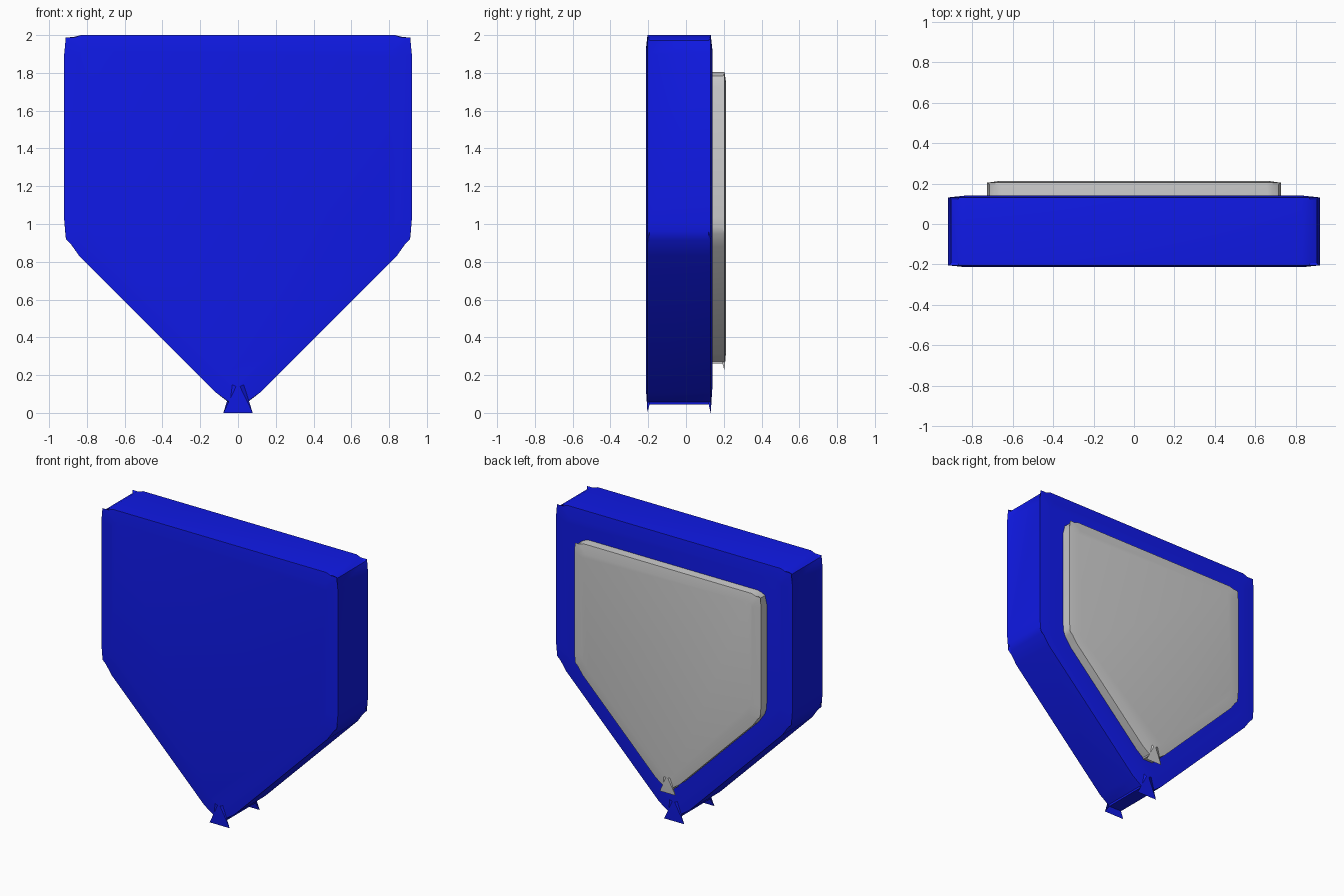
import bpy, bmesh, math

if "Cube" in bpy.data.objects:
    bpy.data.objects.remove(bpy.data.objects["Cube"])

# Right half of each outline (x, z), running from the bottom tip to the top edge
WALL = [(.05, .045), (.052, .058), (.12, .11), (.84, .83), (.9, .915), (.915, .96),
        (.92, 1.02), (.92, 1.9), (.903, 1.972), (.87, 1.99), (.83, 2.0)]
RIM = [(.078, 0), (.042, .055), (.12, .11), (.84, .83), (.885, .895), (.911, .92),
       (.92, 1.02), (.92, 1.9), (.912, 1.987), (.865, 1.987), (.83, 2.0)]
FACE = [(.01, .14), (.03, .15), (.08, .19), (.76, .87), (.8, .92), (.825, .96),
        (.835, 1.02), (.835, 1.88), (.83, 1.91), (.81, 1.917), (.79, 1.92)]


def full(half):
    return half + [(-x, z) for x, z in reversed(half)]


def pentagon_slab(name, scale, z0, layers, color=None):
    """Loft the outlines along y and cap both ends."""
    bm = bmesh.new()
    rings = [[bm.verts.new((x * scale, y, z0 + z * scale)) for x, z in full(half)]
             for half, y in layers]
    n = len(rings[0])
    for a, b in zip(rings, rings[1:]):
        for i in range(n):
            j = (i + 1) % n
            bm.faces.new((a[i], a[j], b[j], b[i]))
    bm.faces.new(rings[0])
    bm.faces.new(rings[-1])
    bmesh.ops.recalc_face_normals(bm, faces=bm.faces)
    me = bpy.data.meshes.new(name)
    bm.to_mesh(me)
    bm.free()
    ob = bpy.data.objects.new(name, me)
    bpy.context.collection.objects.link(ob)
    if color:
        mat = bpy.data.materials.new(name + "_paint")
        mat.diffuse_color = color
        mat.use_nodes = True
        mat.node_tree.nodes["Principled BSDF"].inputs["Base Color"].default_value = mat.diffuse_color
        me.materials.append(mat)
    bpy.ops.object.select_all(action='DESELECT')
    ob.select_set(True)
    bpy.context.view_layer.objects.active = ob
    bpy.ops.object.shade_smooth_by_angle(angle=math.radians(30))
    return ob


def layers(y0, y1):
    return [(FACE, y0), (RIM, y0 + .009), (WALL, y0 + .02),
            (WALL, y1 - .02), (RIM, y1 - .009), (FACE, y1)]


# Thick blue body, and the smaller grey plate set into its back
pentagon_slab("body", 1.0, 0.0, layers(-.213, .14), (.005, .01, .8, 1))
pentagon_slab("back_plate", .79, .225, layers(-.06, .213))
